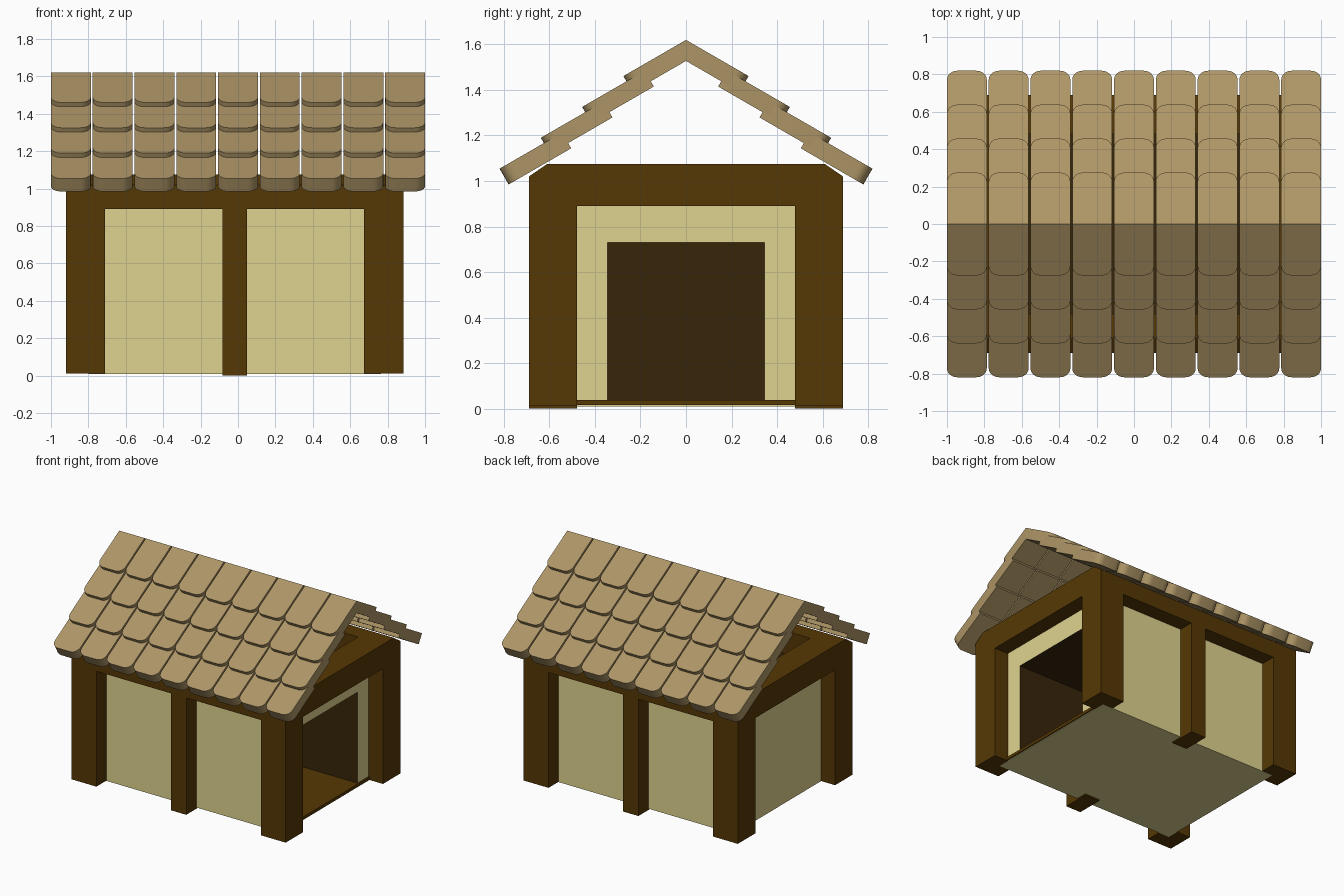
import bpy, bmesh, math
from mathutils import Vector

if "Cube" in bpy.data.objects:
    bpy.data.objects.remove(bpy.data.objects["Cube"])


def material(name, rgb):
    m = bpy.data.materials.new(name)
    m.diffuse_color = [(c / 255) ** 2.2 for c in rgb] + [1]
    m.use_nodes = True
    m.node_tree.nodes["Principled BSDF"].inputs["Base Color"].default_value = m.diffuse_color
    return m


TIMBER = material("dark_timber", (86, 58, 13))
PLASTER = material("cream_panel", (222, 210, 142))
INSIDE = material("dark_interior", (58, 41, 18))
TILE = material("roof_tile", (172, 148, 102))


def finish(name, bm, *mats):
    bmesh.ops.recalc_face_normals(bm, faces=bm.faces)
    me = bpy.data.meshes.new(name)
    bm.to_mesh(me)
    bm.free()
    for m in mats:
        me.materials.append(m)
    ob = bpy.data.objects.new(name, me)
    bpy.context.collection.objects.link(ob)
    return ob


def box_mesh(x0, x1, y0, y1, z0, z1):
    bm = bmesh.new()
    bmesh.ops.create_cube(bm, size=1)
    for v in bm.verts:
        v.co = (x1 if v.co.x > 0 else x0, y1 if v.co.y > 0 else y0, z1 if v.co.z > 0 else z0)
    return bm


def box(name, *dims, mat=TIMBER):
    return finish(name, box_mesh(*dims), mat)


# Timber frame extents
XL, XR, Y, W = -0.92, 0.885, 0.69, 0.21
XC = (XL + XR) / 2
BEAM, TOP = 0.89, 1.075

# Corner posts and middle posts
for side, s in (("front", -1), ("back", 1)):
    y0, y1 = sorted((s * Y, s * (Y - W)))
    box(side + "_left_post", XL, XL + W, y0, y1, 0.012, BEAM)
    box(side + "_right_post", XR - W, XR, y0, y1, 0.012, BEAM)
    box(side + "_middle_post", XC - 0.065, XC + 0.065, y0, y1, 0, BEAM)

# Long beams with the outer top edge chamfered under the roof
for side, s in (("front", -1), ("back", 1)):
    bm = bmesh.new()
    prof = [(Y - W, BEAM), (Y, BEAM), (Y, 1.02), (Y - 0.08, TOP), (Y - W, TOP)]
    f = bm.faces.new([bm.verts.new((XL, s * y, z)) for y, z in prof])
    ext = bmesh.ops.extrude_face_region(bm, geom=[f])["geom"]
    bmesh.ops.translate(bm, vec=(XR - XL, 0, 0),
                        verts=[g for g in ext if isinstance(g, bmesh.types.BMVert)])
    finish(side + "_beam", bm, TIMBER)

# End beams
box("left_beam", XL, XL + W, -(Y - W), Y - W, BEAM, TOP)
box("right_beam", XR - W, XR, -(Y - W), Y - W, BEAM, TOP)

# Cream wall body with the doorway pushed in from the right side
bm = box_mesh(XL + 0.12, XR - 0.12, -0.57, 0.57, 0.01, 0.9)
bm.faces.ensure_lookup_table()
for f in bm.faces:
    if f.normal.z > 0.9:
        f.material_index = 1
door = max(bm.faces, key=lambda f: f.calc_center_median().x)
bmesh.ops.inset_region(bm, faces=[door], thickness=0.1)
for v in door.verts:
    v.co.y = math.copysign(0.345, v.co.y)
    v.co.z = 0.73 if v.co.z > 0.45 else 0.025
room = bmesh.ops.extrude_face_region(bm, geom=[door])["geom"]
bmesh.ops.delete(bm, geom=[door], context='FACES_ONLY')
rv = [g for g in room if isinstance(g, bmesh.types.BMVert)]
for v in rv:
    v.co.x = XL + 0.22
for v in rv:
    for f in v.link_faces:
        f.material_index = 1
finish("wall_body", bm, PLASTER, INSIDE)

# Floor slab showing as a sill in the doorway
box("floor", XL + 0.2, XR - 0.11, -0.5, 0.5, 0.015, 0.038)

# Roof tiles: one slope of overlapping rounded tiles, mirrored over the ridge
COLS, ROWS, TW, LEN, THICK, R = 9, 4, 0.213, 0.3175, 0.08, 0.055
PITCH = (2 - TW) / (COLS - 1)
A = math.radians(30)
DOWN = Vector((0, -math.cos(A), -math.sin(A)))
INTO = Vector((0, math.sin(A), -math.cos(A)))

outline = [(0, 0), (TW, 0)]
for cx, start in ((TW - R, 0), (R, 90)):
    for i in range(7):
        a = math.radians(start + 15 * i)
        outline.append((cx + R * math.cos(a), LEN - R + R * math.sin(a)))

bm = bmesh.new()
for row in range(ROWS):
    mitre = THICK * math.tan(A) if row == 0 else 0
    for col in range(COLS):
        org = Vector((-1 + col * PITCH, -0.1815 * row, 1.62 - 0.1357 * row))
        top, low = [], []
        for u, v in outline:
            p = org + Vector((u, 0, 0)) + DOWN * v
            top.append(bm.verts.new(p))
            low.append(bm.verts.new(p + INTO * THICK + DOWN * (mitre if v == 0 else 0)))
        bm.faces.new(top)
        bm.faces.new(low[::-1])
        for i in range(len(top)):
            j = (i + 1) % len(top)
            bm.faces.new((top[i], low[i], low[j], top[j]))
roof = finish("roof_tiles", bm, TILE)
bpy.context.view_layer.objects.active = roof
roof.select_set(True)
bpy.ops.object.shade_smooth_by_angle(angle=math.radians(30))
mir = roof.modifiers.new("both_slopes", 'MIRROR')
mir.use_axis = (False, True, False)
mir.use_mirror_merge = False
